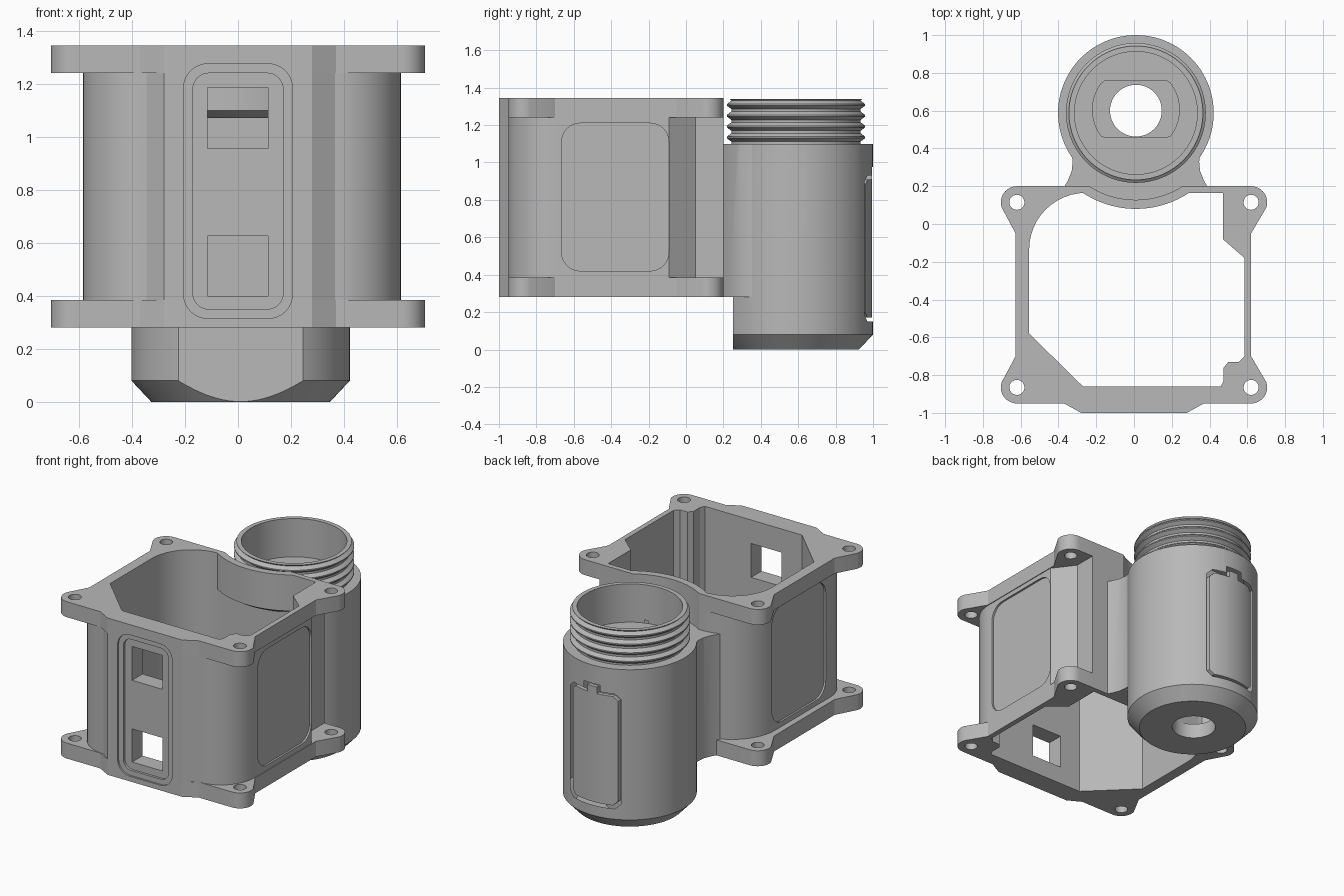
import bpy, bmesh, math

if "Cube" in bpy.data.objects:
    bpy.data.objects.remove(bpy.data.objects["Cube"])

grey = bpy.data.materials.new("light grey plastic")
grey.use_nodes = True
grey.diffuse_color = (0.48, 0.48, 0.48, 1)
grey.node_tree.nodes["Principled BSDF"].inputs["Base Color"].default_value = (0.48, 0.48, 0.48, 1)

CX, CY = 0.01, 0.588        # barrel axis
BASE, TOP = 0.28, 1.345     # housing height range
LEDGE = 1.10                # top of the barrel shoulder


def finish(name, bm):
    bmesh.ops.remove_doubles(bm, verts=bm.verts, dist=1e-5)
    bmesh.ops.recalc_face_normals(bm, faces=bm.faces)
    mesh = bpy.data.meshes.new(name)
    bm.to_mesh(mesh)
    bm.free()
    mesh.materials.append(grey)
    obj = bpy.data.objects.new(name, mesh)
    bpy.context.collection.objects.link(obj)
    return obj


def prism(name, pts, lo, hi, axis="z"):
    """Extrude a 2D outline along an axis."""
    place = {"z": lambda a, b, h: (a, b, h),
             "y": lambda a, b, h: (a, h, b),
             "x": lambda a, b, h: (h, a, b)}[axis]
    bm = bmesh.new()
    bottom = [bm.verts.new(place(a, b, lo)) for a, b in pts]
    top = [bm.verts.new(place(a, b, hi)) for a, b in pts]
    bm.faces.new(bottom)
    bm.faces.new(top)
    for i in range(len(pts)):
        j = (i + 1) % len(pts)
        bm.faces.new((bottom[i], bottom[j], top[j], top[i]))
    return finish(name, bm)


def lathe(name, profile, cx=CX, cy=CY, n=96):
    """Revolve a closed (radius, z) profile around a vertical axis."""
    bm = bmesh.new()
    rings = []
    for i in range(n):
        a = 2 * math.pi * i / n
        rings.append([bm.verts.new((cx + r * math.cos(a), cy + r * math.sin(a), z)) for r, z in profile])
    for i in range(n):
        p, q = rings[i], rings[(i + 1) % n]
        for k in range(len(profile)):
            m = (k + 1) % len(profile)
            if profile[k][0] or profile[m][0]:
                bm.faces.new((p[k], p[m], q[m], q[k]))
    return finish(name, bm)


def arc(cx, cy, r, a0, a1, n=12):
    angles = [math.radians(a0 + (a1 - a0) * i / n) for i in range(n + 1)]
    return [(cx + r * math.cos(a), cy + r * math.sin(a)) for a in angles]


def rounded(x0, x1, y0, y1, r, n=8):
    return (arc(x1 - r, y0 + r, r, -90, 0, n) + arc(x1 - r, y1 - r, r, 0, 90, n)
            + arc(x0 + r, y1 - r, r, 90, 180, n) + arc(x0 + r, y0 + r, r, 180, 270, n))


def rect(x0, x1, y0, y1):
    return [(x0, y0), (x1, y0), (x1, y1), (x0, y1)]


def disc(r, lo, hi, cx=CX, cy=CY, n=96):
    return lathe("cutter", [(0, lo), (r, lo), (r, hi), (0, hi)], cx, cy, n)


def combine(obj, other, operation):
    """Apply a boolean and discard the second object."""
    other.hide_render = True
    mod = obj.modifiers.new("boolean", "BOOLEAN")
    mod.operation, mod.solver, mod.object = operation, "EXACT", other
    graph = bpy.context.evaluated_depsgraph_get()
    mesh = bpy.data.meshes.new_from_object(obj.evaluated_get(graph))
    obj.modifiers.clear()
    obj.data = mesh
    bpy.data.objects.remove(other)
    return obj


def cut(obj, other):
    return combine(obj, other, "DIFFERENCE")


def join(obj, other):
    return combine(obj, other, "UNION")


# Housing core with rounded front corners and a stepped rear corner
front_edge = [(-0.28, -1), (0.28, -1)]
core_outline = (front_edge + arc(0.365, -0.7, 0.25, -90, 0)
                + [(0.615, -0.09), (0.51, 0.05), (0.51, 0.2)]
                + arc(-0.255, -0.13, 0.33, 90, 180)
                + arc(-0.345, -0.71, 0.24, 180, 270))
housing = prism("housing", core_outline, BASE, TOP)

# Flanges with four screw ears, at the bottom and the top
EAR_X, EAR_Y = 0.62, (-0.865, 0.115)
flange_outline = (front_edge + [(0.37, -0.95)]
                  + arc(EAR_X, EAR_Y[0], 0.085, -90, 20) + [(0.62, -0.7), (0.62, -0.05)]
                  + arc(EAR_X, EAR_Y[1], 0.085, -20, 90) + arc(-EAR_X, EAR_Y[1], 0.085, 90, 200)
                  + [(-0.627, -0.05), (-0.627, -0.7)]
                  + arc(-EAR_X, EAR_Y[0], 0.085, 160, 270) + [(-0.37, -0.95)])
for lo, hi in ((BASE, 0.385), (1.24, TOP)):
    join(housing, prism("flange", flange_outline, lo, hi))

# Barrel with chamfered foot, flattened below the housing
barrel = lathe("barrel", [(0, 0), (0.337, 0), (0.412, 0.08), (0.412, LEDGE), (0, LEDGE)])
cut(barrel, prism("cutter", rect(-1, 1, 0, 0.25), -0.1, BASE))
join(housing, barrel)

# Neck with concave sides between housing and barrel
side = [(0.39, 0.18), (0.36, 0.23), (0.34, 0.28), (0.335, 0.33), (0.341, 0.38), (0.355, 0.43)]
neck_outline = [(CX + x, y) for x, y in side] + [(CX - x, y) for x, y in reversed(side)]
join(housing, prism("neck", neck_outline, BASE, LEDGE))

# Open interior of the housing
interior = ([(-0.27, -0.86), (0.46, -0.86), (0.475, -0.83), (0.475, -0.76), (0.5, -0.73),
             (0.555, -0.73), (0.585, -0.7), (0.585, -0.18), (0.47, -0.08), (0.47, 0.165)]
            + arc(-0.255, -0.135, 0.3, 90, 180) + [(-0.555, -0.58)])
cut(housing, prism("cutter", interior, 0, 2))

# Curved collar bulging into the interior, leaving room for a screw cap
collar = lathe("collar", [(0, 1.07), (0.46, 1.07), (0.508, LEDGE), (0.508, TOP), (0, TOP)])
combine(collar, prism("cutter", rect(-1, 1, -0.2, 0.19), 0.5, 2), "INTERSECT")
join(housing, collar)
cut(housing, disc(0.46, LEDGE, 2))

# Screw holes
for x in (-EAR_X, EAR_X):
    for y in EAR_Y:
        cut(housing, disc(0.04, 0, 2, x, y, 24))

# Front stepped recess and two windows
cut(housing, prism("cutter", rounded(-0.205, 0.205, 0.315, 1.275, 0.09), -1.2, -0.988, "y"))
cut(housing, prism("cutter", rounded(-0.17, 0.17, 0.35, 1.24, 0.06), -1.2, -0.972, "y"))
for z0, z1 in ((0.40, 0.625), (0.955, 1.185)):
    cut(housing, prism("cutter", rect(-0.115, 0.113, z0, z1), -1.2, -0.7, "y"))

# Shallow rounded panels on both sides
panel = rounded(-0.665, -0.092, 0.42, 1.21, 0.1)
cut(housing, prism("cutter", panel, 0.602, 0.8, "x"))
cut(housing, prism("cutter", panel, -0.8, -0.572, "x"))


# Grooved label panel with a small latch on the back of the barrel
def label(w, z0, z1, c):
    return [(CX - w + c, z0), (CX + w - c, z0), (CX + w, z0 + c), (CX + w, z1 - c),
            (CX + w - c, z1), (CX - w + c, z1), (CX - w, z1 - c), (CX - w, z0 + c)]


groove = prism("cutter", label(0.19, 0.15, 0.93, 0.035), 0.7, 1.2, "y")
join(groove, prism("cutter", rect(CX - 0.06, CX + 0.06, 0.9, 0.975), 0.7, 1.2, "y"))
cut(groove, disc(0.385, 0, 2))
cut(housing, groove)
plates = [("label_panel", label(0.17, 0.17, 0.91, 0.03)),
          ("label_latch", rect(CX - 0.035, CX + 0.035, 0.9, 0.955))]
parts = [housing]
for name, outline in plates:
    plate = prism(name, outline, 0.8, 1.2, "y")
    combine(plate, disc(0.407, 0.05, 1.05), "INTERSECT")
    parts.append(cut(plate, disc(0.38, 0, 2)))

# Barrel bore, keyed slot and outlet hole
cut(housing, disc(0.325, 1.08, 2))
slot = [(x, min(max(y, 0.46), 0.76)) for x, y in arc(CX, 0.605, 0.23, 0, 352.5, 47)]
cut(housing, prism("cutter", slot, 0.1, 2))
cut(housing, disc(0.137, -1, 0.5, CX, 0.6, 48))

# Threaded mouth
pitch, turns = 0.058, 4
profile = [(0.325, LEDGE), (0.346, LEDGE)]
for t in range(turns):
    z = LEDGE + 0.004 + t * pitch
    profile += [(0.346, z + 0.008), (0.37, z + 0.026), (0.37, z + 0.034), (0.346, z + 0.052)]
profile += [(0.355, 1.34), (0.325, 1.34)]
parts.append(lathe("threaded_mouth", profile))

# Smooth curved faces, keep edges crisp
for obj in parts:
    bpy.ops.object.select_all(action="DESELECT")
    obj.select_set(True)
    bpy.context.view_layer.objects.active = obj
    bpy.ops.object.shade_smooth_by_angle(angle=math.radians(25))
